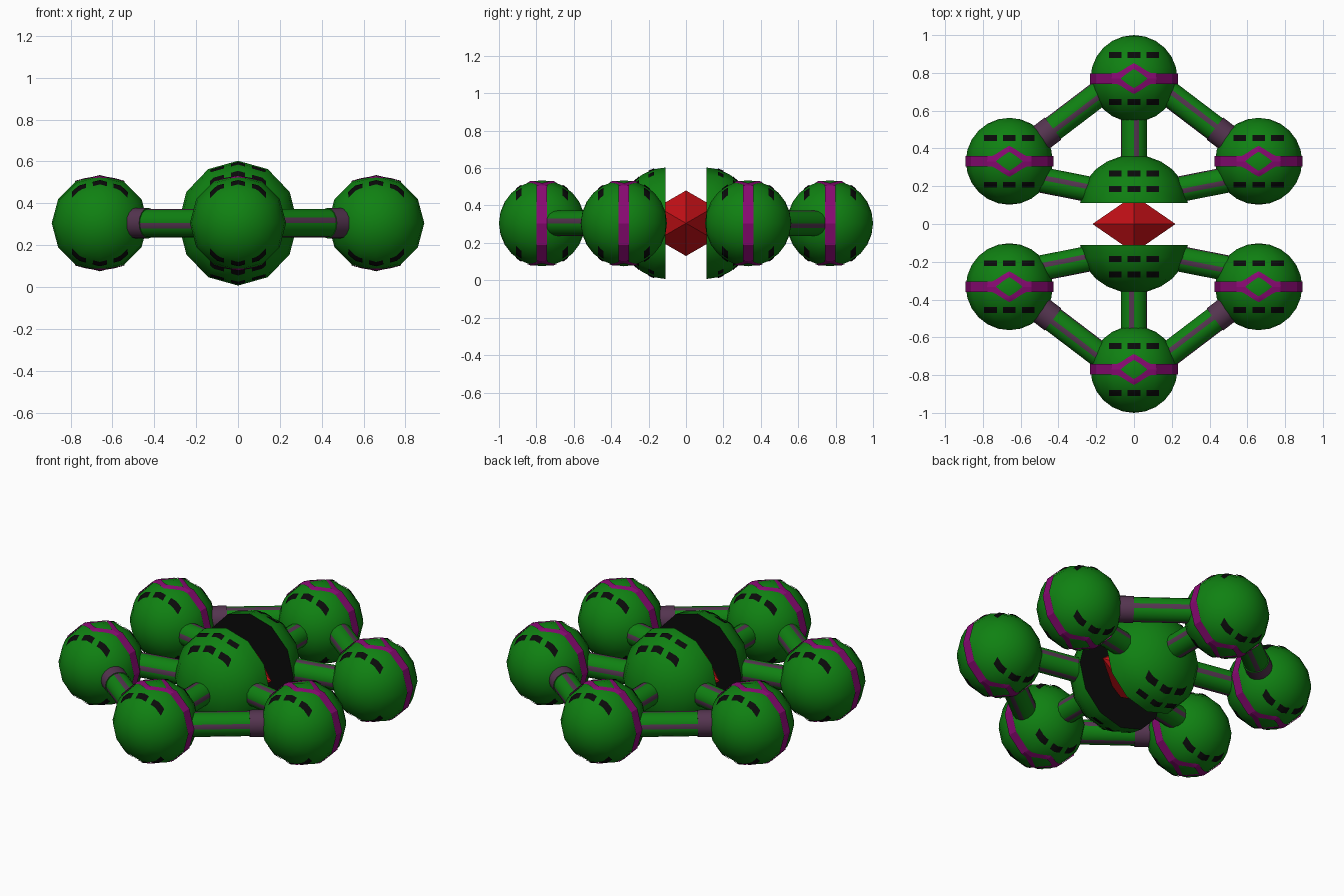
import bpy, bmesh, math
from mathutils import Vector, Matrix
from mathutils.bvhtree import BVHTree

if "Cube" in bpy.data.objects:
    bpy.data.objects.remove(bpy.data.objects["Cube"])

H = 0.305  # height of the common centre plane


def mat(name, col):
    m = bpy.data.materials.new(name)
    m.diffuse_color = (*col, 1)
    m.use_nodes = True
    m.node_tree.nodes["Principled BSDF"].inputs["Base Color"].default_value = m.diffuse_color
    return m


GREEN = mat("green", (0.005, 0.22, 0.006))
PURPLE = mat("grey_purple", (0.09, 0.035, 0.08))
MAGENTA = mat("magenta", (0.25, 0.003, 0.17))
BLACK = mat("black", (0.003, 0.003, 0.003))
RED = mat("red", (0.55, 0.005, 0.008))


def finish(bm, name, mats, smooth=True):
    me = bpy.data.meshes.new(name)
    bm.to_mesh(me)
    bm.free()
    for m in mats:
        me.materials.append(m)
    ob = bpy.data.objects.new(name, me)
    bpy.context.collection.objects.link(ob)
    if smooth:
        bpy.ops.object.select_all(action='DESELECT')
        ob.select_set(True)
        bpy.context.view_layer.objects.active = ob
        bpy.ops.object.shade_smooth_by_angle(angle=math.radians(40))
    return ob


def patch(bm, tree, corners, centre, side, mi):
    """Lay a small quad of (x, y) corners on the body, from above or below."""
    n = 4
    (a, b, c, d) = [Vector(p) for p in corners]
    rows = []
    for i in range(n + 1):
        row = []
        for j in range(n + 1):
            u, v = i / n, j / n
            p = a.lerp(b, u).lerp(d.lerp(c, u), v)
            o = Vector((centre[0] + p.x, centre[1] + p.y, H + side))
            hit, nor, _, _ = tree.ray_cast(o, Vector((0, 0, -side)))
            row.append(bm.verts.new(hit + nor * 0.004))
        rows.append(row)
    for i in range(n):
        for j in range(n):
            q = [rows[i][j], rows[i + 1][j], rows[i + 1][j + 1], rows[i][j + 1]]
            f = bm.faces.new(q if side > 0 else q[::-1])
            f.material_index = mi


def dashes(bm, tree, centre, y):
    for side in (1, -1):
        for x in (-0.098, 0, 0.098):
            patch(bm, tree, [(x - .033, y - .015), (x + .033, y - .015),
                             (x + .033, y + .015), (x - .033, y + .015)], centre, side, 0)


def ball_bm(r):
    bm = bmesh.new()
    bmesh.ops.create_uvsphere(bm, u_segments=12, v_segments=12, radius=r)
    bmesh.ops.rotate(bm, verts=bm.verts, matrix=Matrix.Rotation(math.pi / 2, 3, 'X'))
    return bm


def outer_ball(x, y):
    r = 0.23
    bm = ball_bm(r)
    bmesh.ops.translate(bm, verts=bm.verts, vec=(x, y, H))
    tree = BVHTree.FromBMesh(bm)
    finish(bm, "outer_ball", [GREEN])
    # black dash rows and magenta band with a diamond on top and bottom
    bm = bmesh.new()
    for s in (-1, 1):
        dashes(bm, tree, (x, y), s * 0.122)
    xs = [0, .035, .07, .09, .115]
    out = [.08, .06, .038, .028, .028]
    inn = [.05, .027, 0, 0, 0]
    for side in (1, -1):
        for sx in (1, -1):
            for sy in (1, -1):
                for k in range(4):
                    q = [(sx * xs[k], sy * inn[k]), (sx * xs[k + 1], sy * inn[k + 1]),
                         (sx * xs[k + 1], sy * out[k + 1]), (sx * xs[k], sy * out[k])]
                    patch(bm, tree, q if sx * sy > 0 else q[::-1], (x, y), side, 1)
    for k in range(12):
        if k in (2, 3, 8, 9):
            continue
        a, b = math.radians(30 * k), math.radians(30 * k + 30)
        R = r + 0.003
        vs = [bm.verts.new((x + R * math.cos(t), y + o, H + R * math.sin(t)))
              for t, o in ((a, .028), (b, .028), (b, -.028), (a, -.028))]
        bm.faces.new(vs).material_index = 1
    finish(bm, "ball_markings", [BLACK, MAGENTA])


def half_core(sy):
    bm = ball_bm(1)
    g = bm.verts[:] + bm.edges[:] + bm.faces[:]
    bmesh.ops.bisect_plane(bm, geom=g, plane_co=(0, 0, 0), plane_no=(0, sy, 0), clear_inner=True)
    rim = [e for e in bm.edges if e.is_boundary]
    cap = bmesh.ops.contextual_create(bm, geom=rim)["faces"]
    for f in cap:
        f.material_index = 1
    bmesh.ops.scale(bm, verts=bm.verts, vec=(.285, .255, .298))
    bmesh.ops.translate(bm, verts=bm.verts, vec=(0, sy * .11, H))
    bmesh.ops.recalc_face_normals(bm, faces=bm.faces)
    tree = BVHTree.FromBMesh(bm)
    finish(bm, "core_half", [GREEN, BLACK])
    bm = bmesh.new()
    dashes(bm, tree, (0, 0), sy * .185)
    if sy > 0:
        dashes(bm, tree, (0, 0), .265)
    else:
        dashes(bm, tree, (0, 0), -.265)
    finish(bm, "core_markings", [BLACK])


def tube(name, p, q, r=.068, stripes=True):
    p, q = Vector((*p, H)), Vector((*q, H))
    d = q - p
    bm = bmesh.new()
    bmesh.ops.create_cone(bm, segments=16, radius1=r, radius2=r, depth=d.length, cap_ends=True)
    sides = [f for f in bm.faces if len(f.verts) == 4]
    sides.sort(key=lambda f: math.atan2(f.calc_center_median().y, f.calc_center_median().x))
    for i, f in enumerate(sides):
        f.material_index = 1 if (i % 4 == 0 or not stripes) else 0
    bm.transform(Matrix.Translation((p + q) / 2) @ d.to_track_quat('Z', 'Y').to_matrix().to_4x4())
    finish(bm, name, [GREEN, PURPLE])


for sy in (1, -1):
    half_core(sy)
    outer_ball(0, sy * .77)
    tube("inner_strut", (0, sy * .25), (0, sy * .7))
    for sx in (1, -1):
        outer_ball(sx * .66, sy * .332)
        tube("side_strut", (sx * .22, sy * .18), (sx * .6, sy * .255))
        a, b = Vector((sx * .6, sy * .375)), Vector((sx * .08, sy * .77))
        tube("outer_strut", a, b)
        tube("strut_collar", a, a.lerp(b, .33), .073, False)

# central six-sided crystal
bm = bmesh.new()
ring = [bm.verts.new((0, .175 * math.sin(k * math.pi / 3), H + .175 * math.cos(k * math.pi / 3)))
        for k in range(6)]
for s in (1, -1):
    tip = bm.verts.new((s * .22, 0, H))
    for k in range(6):
        bm.faces.new((ring[k], ring[(k + 1) % 6], tip))
bmesh.ops.recalc_face_normals(bm, faces=bm.faces)
finish(bm, "crystal", [RED], smooth=False)
